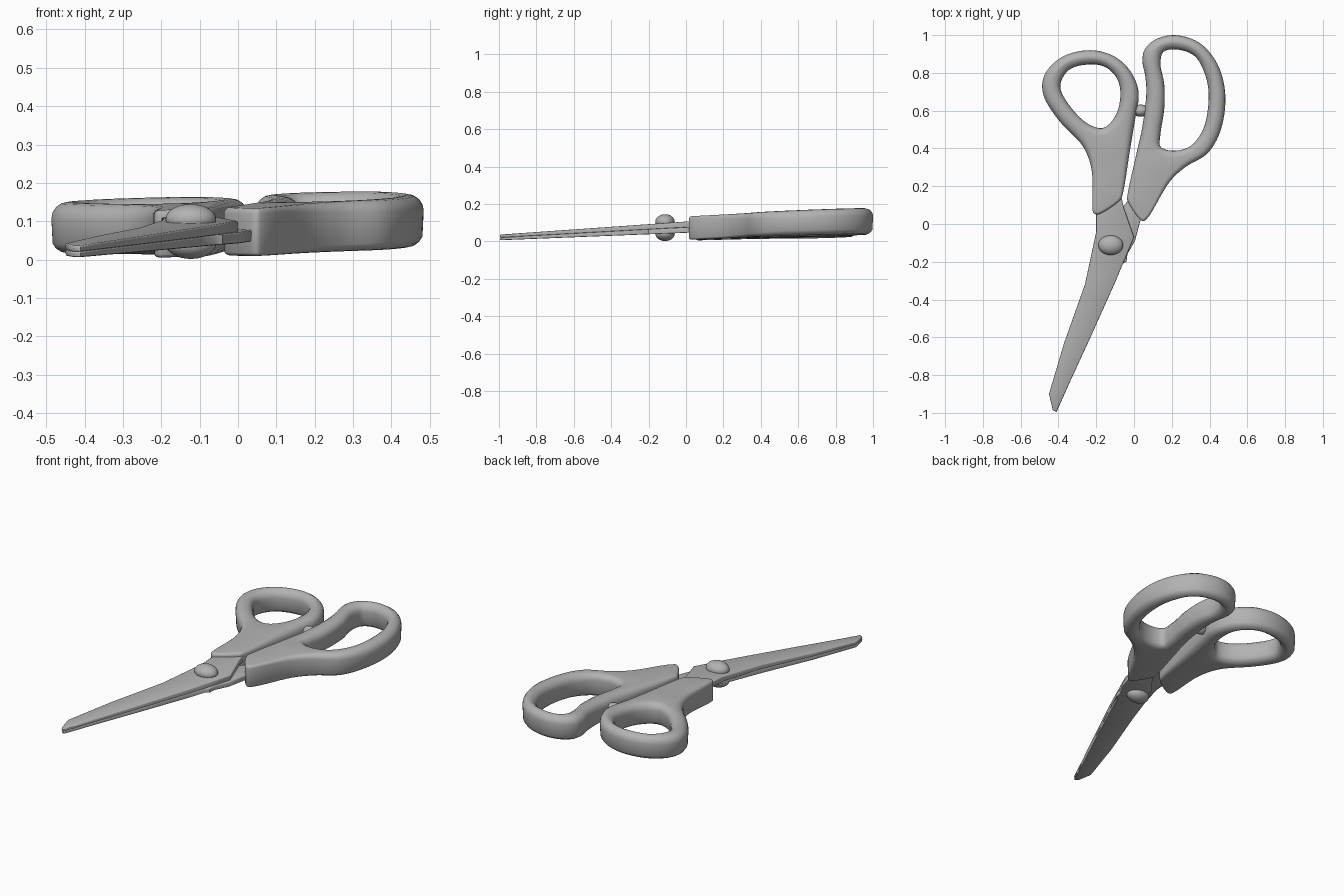
import bpy, bmesh, math
from mathutils import Vector

cube = bpy.data.objects.get("Cube")
if cube:
    bpy.data.objects.remove(cube, do_unlink=True)

grey = bpy.data.materials.new("plain grey")
grey.use_nodes = True
COLOUR = (0.45, 0.45, 0.45, 1)
grey.diffuse_color = COLOUR
grey.node_tree.nodes["Principled BSDF"].inputs["Base Color"].default_value = COLOUR


def finish(obj, angle):
    obj.data.materials.append(grey)
    bpy.ops.object.select_all(action='DESELECT')
    obj.select_set(True)
    bpy.context.view_layer.objects.active = obj
    bpy.ops.object.shade_smooth_by_angle(angle=math.radians(angle))


def smooth_loop(points, steps=7):
    """Closed curve through the points (centripetal, so it never overshoots)."""
    pts = [Vector(p) for p in points]
    n, out = len(pts), []
    for i in range(n):
        a, b, c, d = (pts[(i + k) % n] for k in (-1, 0, 1, 2))
        ta, tb, tc = ((q - p).length ** 0.5 for p, q in ((a, b), (b, c), (c, d)))
        m1 = (c - b) + tb * ((b - a) / ta - (c - a) / (ta + tb))
        m2 = (c - b) + tb * ((d - c) / tc - (d - b) / (tb + tc))
        for s in range(steps):
            t = s / steps
            out.append(b + m1 * t + (3 * (c - b) - 2 * m1 - m2) * t * t
                       + (2 * (b - c) + m1 + m2) * t ** 3)
    return out


def inward(loop, hole):
    """Mitred direction into the material at each point of a loop."""
    n = len(loop)
    area = sum(loop[i - 1].cross(loop[i]) for i in range(n))
    sign = 1 if (area > 0) != hole else -1
    dirs = []
    for i in range(n):
        e1 = (loop[i] - loop[i - 1]).normalized()
        e2 = (loop[(i + 1) % n] - loop[i]).normalized()
        n1, n2 = (Vector((-e.y, e.x)) * sign for e in (e1, e2))
        m = (n1 + n2).normalized()
        dirs.append(m / max(m.dot(n1), 0.6))
    return dirs


def slab(name, loops, bottom, top, rounding, arc=8, angle=40):
    """Plate with rounded rims; the first loop is the outline, the rest are holes."""
    bm = bmesh.new()
    caps = ([], [])
    for k, loop in enumerate(loops):
        dirs, rings = inward(loop, k > 0), []
        for j in range(arc + 1):
            a = math.pi * (j / arc - 0.5)
            ring = []
            for p, d in zip(loop, dirs):
                q = p + d * rounding(p.y) * (1 - math.cos(a))
                lo, hi = bottom(q.x, q.y), top(q.x, q.y)
                r = min(rounding(p.y), (hi - lo) / 2)
                z = lo + r * (1 + math.sin(a)) if a < 0 else hi - r * (1 - math.sin(a))
                ring.append(bm.verts.new((q.x, q.y, z)))
            rings.append(ring)
        n = len(loop)
        for r1, r2 in zip(rings, rings[1:]):
            for i in range(n):
                bm.faces.new((r1[i - 1], r1[i], r2[i], r2[i - 1]))
        for cap, ring in zip(caps, (rings[0], rings[-1])):
            cap += [bm.edges.get((ring[i - 1], ring[i])) for i in range(n)]
    for cap in caps:
        bmesh.ops.triangle_fill(bm, use_beauty=True, use_dissolve=False, edges=cap)
    bmesh.ops.recalc_face_normals(bm, faces=bm.faces)
    mesh = bpy.data.meshes.new(name)
    bm.to_mesh(mesh)
    bm.free()
    obj = bpy.data.objects.new(name, mesh)
    bpy.context.collection.objects.link(obj)
    finish(obj, angle)


def dome(name, centre, size):
    bpy.ops.mesh.primitive_uv_sphere_add(segments=32, ring_count=16, location=centre)
    obj = bpy.context.object
    obj.name = name
    obj.scale = size
    finish(obj, 60)


# Handles: thick loops, softer towards the back
def handle_bottom(x, y): return 0.008 + 0.025 * y + 0.02 * x
def handle_top(x, y): return 0.132 + 0.04 * y + 0.025 * x
def handle_round(y): return 0.014 + 0.028 * min(max((y - 0.1) / 0.4, 0), 1)

thumb_outline = [(-.235, .92), (-.12, .895), (-.035, .83), (.015, .74), (.025, .67), (.01, .58),
                 (-.02, .4), (-.062, .15), (-.075, .125), (-.195, .05), (-.215, .06), (-.22, .1),
                 (-.225, .29), (-.27, .41), (-.395, .545), (-.475, .67), (-.485, .75),
                 (-.455, .82), (-.37, .89)]
thumb_hole = [(-.235, .845), (-.15, .83), (-.09, .77), (-.072, .69), (-.095, .58), (-.16, .51),
              (-.235, .525), (-.34, .625), (-.39, .73), (-.345, .815)]
finger_outline = [(.215, 1), (.345, .96), (.44, .85), (.483, .69), (.46, .5), (.39, .375),
                  (.27, .3), (.19, .225), (.07, .03), (.045, .015), (-.035, .125), (-.035, .15),
                  (.01, .36), (.045, .52), (.065, .69), (.06, .78), (.045, .86), (.055, .92), (.11, .975)]
finger_hole = [(.215, .925), (.32, .89), (.38, .78), (.395, .66), (.365, .5), (.295, .41),
               (.2, .388), (.14, .41), (.14, .475), (.16, .61), (.16, .74), (.14, .85), (.155, .91)]
for name, outline, hole in (("thumb_handle", thumb_outline, thumb_hole),
                            ("finger_handle", finger_outline, finger_hole)):
    slab(name, [smooth_loop(outline), smooth_loop(hole)], handle_bottom, handle_top, handle_round)

# Blades: two thin plates sloping down to the tip, each with a shank into its handle
def blade_bottom(x, y): return 0.006 + 0.04 * (y + 1)
def blade_top(x, y): return 0.036 + 0.07 * (y + 1)
def blade_middle(x, y): return (blade_bottom(x, y) + blade_top(x, y)) / 2
def blade_round(y): return 0.005

edge = [(-.35, -.86), (-.235, -.61), (-.1, -.31)]
spine = [(-.26, -.32), (-.37, -.63), (-.45, -.9), (-.43, -.985), (-.41, -.995)]
upper = [(-.07, .16), (-.2, .12), (-.2, -.04)] + spine + edge + [(-.05, -.19), (0, -.07), (-.055, .09)]
lower = [(-.01, .15), (-.06, .09), (-.18, -.07)] + spine + edge + [(-.06, -.21), (-.04, -.2), (-.035, -.16),
                                                           (.005, -.09), (.04, .04)]
flat = lambda pts: [Vector(p) for p in pts]
slab("upper_blade", [flat(upper)], lambda x, y: blade_middle(x, y) - .001, blade_top, blade_round, 4, 50)
slab("lower_blade", [flat(lower)], blade_bottom, blade_middle, blade_round, 4, 50)

# Pivot screw heads
dome("screw_head_top", (-.123, -.112, .105), (.066, .052, .04))
dome("screw_head_bottom", (-.123, -.112, .042), (.066, .052, .04))

# Stop between the handles
dome("handle_stop", (.035, .6, .095), (.045, .032, .04))
